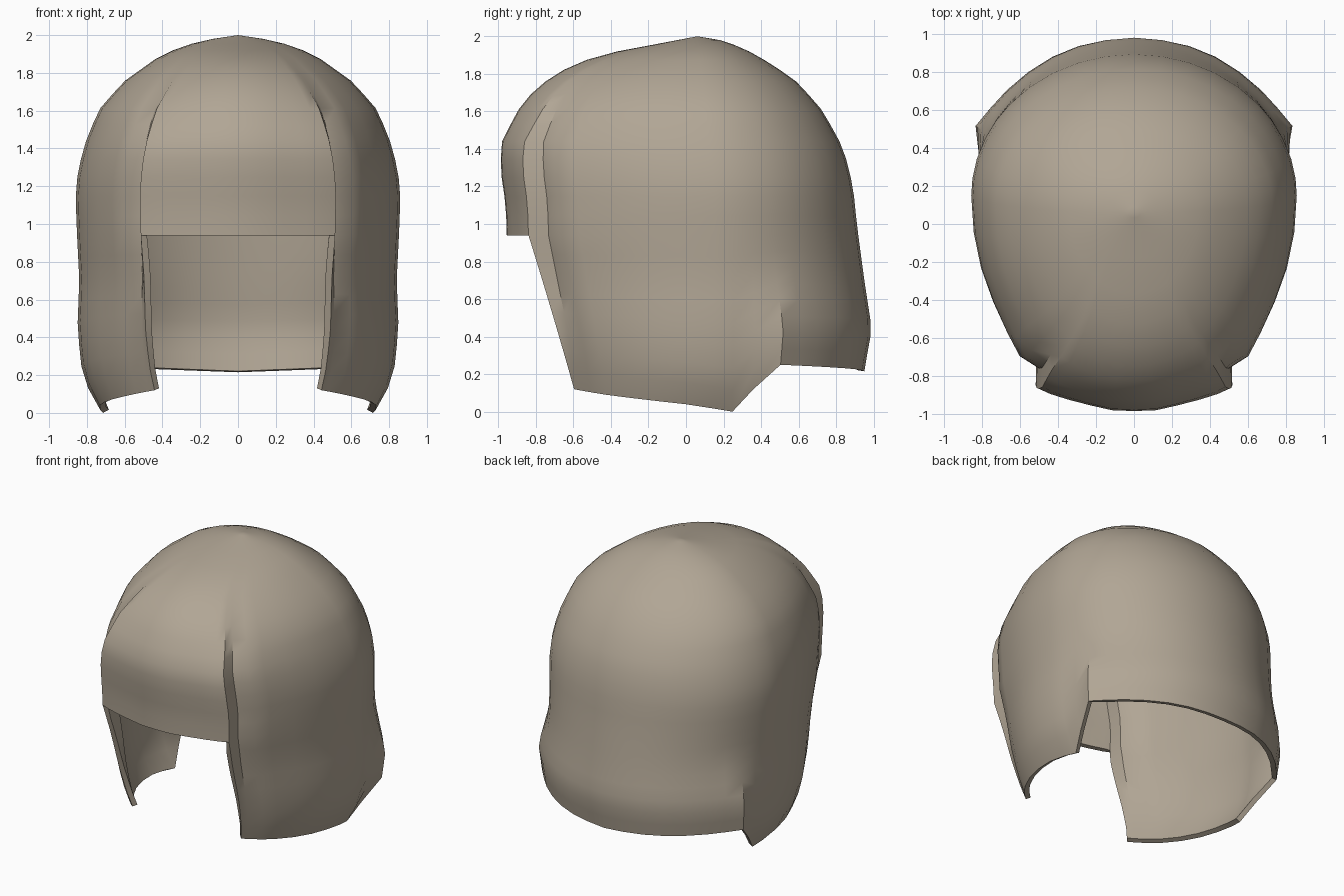
import bpy, bmesh, math

cube = bpy.data.objects.get("Cube")
if cube:
    bpy.data.objects.remove(cube, do_unlink=True)


def lerp(table, x, col=1):
    """Piecewise linear lookup in rows sorted by their first value."""
    if x <= table[0][0]:
        return table[0][col]
    for a, b in zip(table, table[1:]):
        if x <= b[0]:
            return a[col] + (b[col] - a[col]) * (x - a[0]) / (b[0] - a[0])
    return table[-1][col]


# Silhouettes by height: front depth, half width, back depth
FRONT = [(0, -.72), (.12, -.75), (.94, -.955), (1.1, -.96), (1.3, -.99), (1.44, -.98),
         (1.6, -.9), (1.7, -.82), (1.8, -.7), (1.9, -.47), (1.96, -.15), (2, .06)]
WIDTH = [(0, .72), (.12, .79), (.25, .83), (.45, .85), (.7, .84), (1, .855), (1.2, .86),
         (1.4, .82), (1.6, .74), (1.75, .61), (1.9, .4), (1.97, .2), (2, 0)]
BACK = [(.22, .95), (.44, .99), (.7, .95), (1, .91), (1.2, .89), (1.4, .84), (1.6, .73),
        (1.75, .6), (1.85, .46), (1.94, .3), (1.98, .18), (2, .06)]
CENTRE = [(1.2, .15), (2, .06)]

# Lower edge by angle from the front, in degrees
FRINGE_EDGE, FRINGE_Z = 34, .94
HEM = [(34, .12), (50, .09), (80, .04), (97, 0), (114, .25), (180, .215)]

# Radial swell: fringe with a crease behind it, and the flare beside the nape
CREASE = [(0, 1), (16, 1.012), (24, 1.035), (34, 1.08), (37, 1), (43.5, 1.03), (55, 1)]
CREASE_FADE = [(.12, 0), (.94, 1), (1.4, 1), (1.7, .5), (1.95, 0)]
FLARE = [(105, 1), (114, 1.08), (122, 1.05), (135, 1.025), (170, 1)]
FLARE_FADE = [(.45, 1), (.8, 0)]


def surface(angle, z):
    a = abs(angle)
    swell = 1 + (lerp(CREASE, a) - 1) * lerp(CREASE_FADE, z)
    swell += (lerp(FLARE, a) - 1) * lerp(FLARE_FADE, z)
    c = lerp(CENTRE, z)
    depth = c - lerp(FRONT, z) if a <= 90 else lerp(BACK, z) - c
    r = math.radians(angle)
    return (swell * lerp(WIDTH, z) * math.sin(r), c - swell * depth * math.cos(r), z)


half = [8, 16, 24, 30, 34, 37, 43.5, 50, 60, 70, 80, 90, 97, 105, 114, 122, 130,
        140, 150, 160, 170]
angles = [-a for a in reversed(half)] + [0] + half + [180]
LOW, HIGH = 8, 16

bm = bmesh.new()
columns = []
for ang in angles:
    hem = lerp(HEM, abs(ang))
    zs = [hem + (FRINGE_Z - hem) * j / LOW for j in range(LOW)]
    zs += [FRINGE_Z + (2 - FRINGE_Z) * math.sin(math.pi / 2 * j / HIGH) for j in range(HIGH)]
    open_front = abs(ang) < FRINGE_EDGE
    columns.append([None if open_front and j < LOW else bm.verts.new(surface(ang, z))
                    for j, z in enumerate(zs)])

# Skin the columns, leaving the face opening free, and close the crown
crown = bm.verts.new((0, .06, 2))
for left, right in zip(columns, columns[1:] + columns[:1]):
    for j in range(LOW + HIGH - 1):
        quad = (left[j], right[j], right[j + 1], left[j + 1])
        if None not in quad:
            bm.faces.new(quad)
    bm.faces.new((left[-1], right[-1], crown))

mesh = bpy.data.meshes.new("hair_shell")
bm.to_mesh(mesh)
bm.free()
hair = bpy.data.objects.new("hair_shell", mesh)
bpy.context.collection.objects.link(hair)

# Single warm taupe colour
mat = bpy.data.materials.new("warm_taupe")
mat.use_nodes = True
colour = (.44, .38, .30, 1)
mat.diffuse_color = colour
mat.node_tree.nodes["Principled BSDF"].inputs["Base Color"].default_value = colour
mesh.materials.append(mat)

# Thickness grows inward from the outer surface
solid = hair.modifiers.new("thickness", 'SOLIDIFY')
solid.thickness = .035
solid.offset = -1

bpy.context.view_layer.objects.active = hair
hair.select_set(True)
bpy.ops.object.modifier_apply(modifier=solid.name)
bpy.ops.object.shade_smooth_by_angle(angle=math.radians(35))
